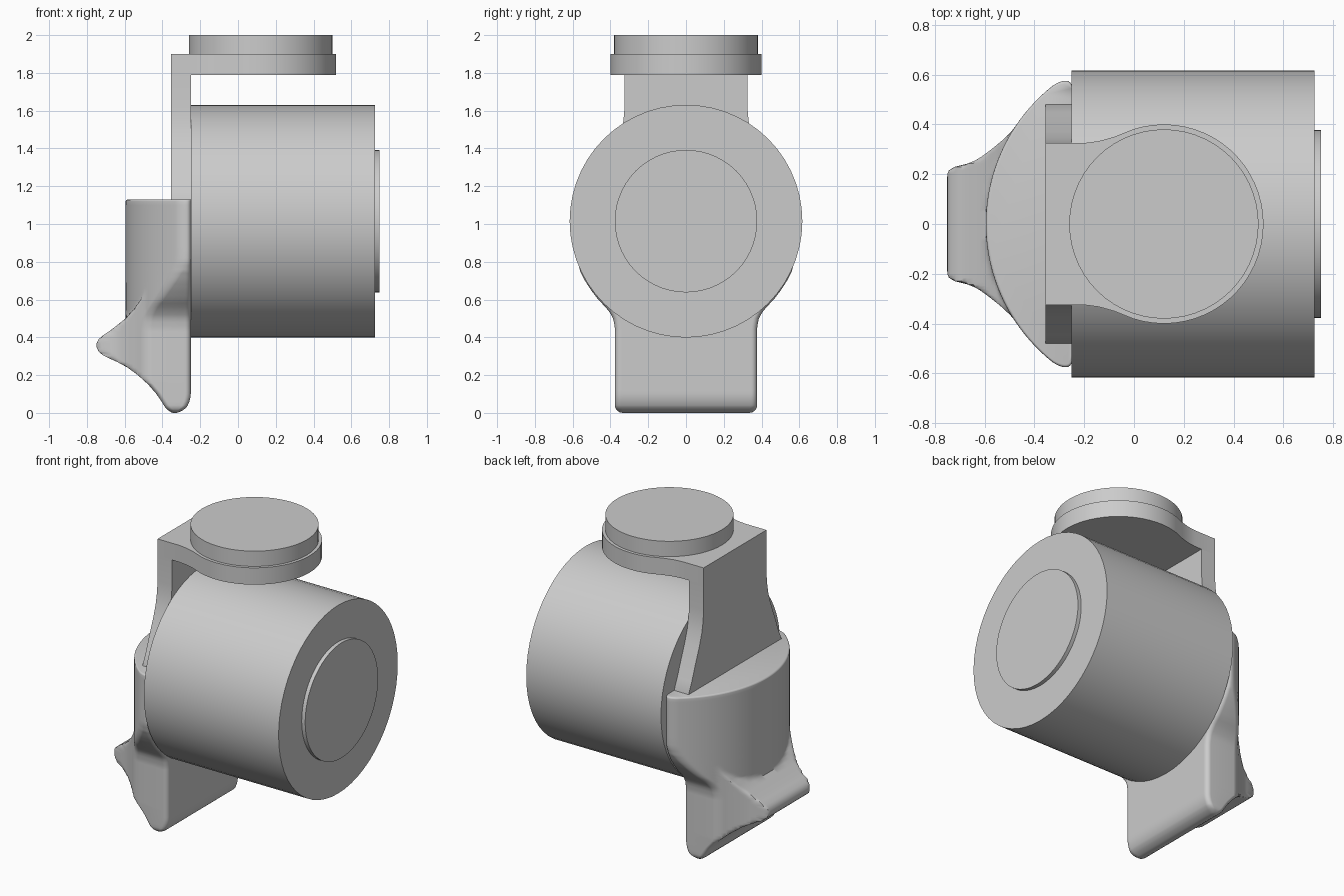
import bpy, bmesh, math

if "Cube" in bpy.data.objects:
    bpy.data.objects.remove(bpy.data.objects["Cube"])

grey = bpy.data.materials.new("plain grey")
grey.diffuse_color = (0.6, 0.6, 0.6, 1)
grey.use_nodes = True
grey.node_tree.nodes["Principled BSDF"].inputs["Base Color"].default_value = grey.diffuse_color


def finish(name, bm, angle=35):
    bmesh.ops.recalc_face_normals(bm, faces=bm.faces)
    me = bpy.data.meshes.new(name)
    bm.to_mesh(me)
    bm.free()
    me.materials.append(grey)
    ob = bpy.data.objects.new(name, me)
    bpy.context.collection.objects.link(ob)
    bpy.ops.object.select_all(action='DESELECT')
    ob.select_set(True)
    bpy.context.view_layer.objects.active = ob
    bpy.ops.object.shade_smooth_by_angle(angle=math.radians(angle))
    return ob


def prism(name, pts, a, b, axis):
    """Extrude a 2D outline from a to b along x (pts = y,z) or z (pts = x,y)."""
    bm = bmesh.new()
    put = (lambda p, h: (h, p[0], p[1])) if axis == 'x' else (lambda p, h: (p[0], p[1], h))
    lo = [bm.verts.new(put(p, a)) for p in pts]
    hi = [bm.verts.new(put(p, b)) for p in pts]
    bm.faces.new(lo)
    bm.faces.new(hi)
    n = len(pts)
    for i in range(n):
        j = (i + 1) % n
        bm.faces.new((lo[i], lo[j], hi[j], hi[i]))
    return finish(name, bm)


def circle(cx, cy, r, n=56):
    return [(cx + r * math.cos(2 * math.pi * i / n), cy + r * math.sin(2 * math.pi * i / n))
            for i in range(n)]


def lerp(table, v):
    if v <= table[0][0]:
        return table[0][1]
    for (a, p), (b, q) in zip(table, table[1:]):
        if v <= b:
            return p + (q - p) * (v - a) / (b - a)
    return table[-1][1]


def inset(d, r):
    """Depth of a quarter-round fillet at distance d from the edge."""
    return 0 if d >= r else r - math.sqrt(max(0, r * r - (r - d) ** 2))


# Main barrel, its raised front disc and the mounting disc on top
prism("barrel", circle(0, 1.015, 0.616), -0.25, 0.725, 'x')
prism("front_disc", circle(0, 1.015, 0.377), 0.72, 0.75, 'x')
prism("mounting_disc", circle(0.12, 0, 0.38), 1.895, 2.0, 'z')

# Bracket: round-ended top arm and flaring back plate
side = [(-0.355, 0.325), (-0.2, 0.325), (-0.14, 0.333), (-0.08, 0.35)]
arc = [(0.12 + 0.4 * math.cos(math.radians(a)), 0.4 * math.sin(math.radians(a)))
       for a in range(108, -109, -6)]
prism("bracket_arm", side + arc + [(x, -y) for x, y in reversed(side)], 1.79, 1.9, 'z')
flare = [(0.325, 1.79), (0.325, 1.62), (0.331, 1.55), (0.344, 1.48), (0.37, 1.4),
         (0.41, 1.3), (0.448, 1.2), (0.48, 1.13), (0.48, 0.9)]
prism("bracket_back", flare + [(-y, z) for y, z in reversed(flare)], -0.355, -0.25, 'x')

# Rear shell: curved body joined to a tail with a beak-like ledge
outer = [(0, -.345), (.004, -.355), (.015, -.372), (.03, -.386), (.06, -.405), (.10, -.432),
         (.15, -.475), (.20, -.53), (.24, -.585), (.27, -.64), (.29, -.685), (.305, -.715),
         (.325, -.738), (.35, -.75), (.37, -.748), (.39, -.738), (.41, -.715), (.43, -.685),
         (.46, -.645), (.5, -.595), (.55, -.55), (.6, -.515), (.67, -.48), (.75, -.45), (.8, -.3)]
inner = [(0, -.325), (.004, -.312), (.015, -.29), (.03, -.272), (.05, -.26), (.09, -.25)]
plan = [(.2, -.75), (.218, -.742), (.23, -.72), (.238, -.68), (.258, -.63), (.29, -.585),
        (.33, -.535), (.375, -.487), (.45, -.434), (.575, -.3)]
width = [(.45, .376), (.5, .386), (.53, .402), (.56, .426), (.6, .465), (.65, .503),
         (.7, .535), (.75, .56), (.8, .573), (.85, .575)]


def shell_x(y, z):
    y = abs(y)
    tail = max(lerp(outer, z), lerp(plan, y))
    body = 0.113 - math.sqrt(0.708 ** 2 - y * y) if z > 0.45 else 0
    return min(tail, body)


levels = sorted({z for z, _ in outer} | {round(0.02 * i, 3) for i in range(57)}
                | {1.122, 1.126, 1.129, 1.13})
COLS = 72
bm = bmesh.new()
rings = []
for z in levels:
    top = inset(1.13 - z, 0.012)
    w = lerp(width, z) - inset(z, 0.04) - top
    back, front = [], []
    for i in range(COLS + 1):
        y = w * math.sin(math.pi * (i / COLS - 0.5))
        xo, xi = shell_x(y, z) + top, lerp(inner, z)
        edge = shell_x(w, z) + top
        d = inset(w - abs(y), min(0.03, 0.45 * (xi - edge)))
        back.append(bm.verts.new((xo + d, y, z)))
        front.append(bm.verts.new((xi - d, y, z)))
    rings.append(back + front[::-1])
for a, b in zip(rings, rings[1:]):
    for i in range(len(a)):
        j = (i + 1) % len(a)
        bm.faces.new((a[i], a[j], b[j], b[i]))
bm.faces.new(rings[0])
bm.faces.new(rings[-1])
finish("rear_shell", bm, 40)
